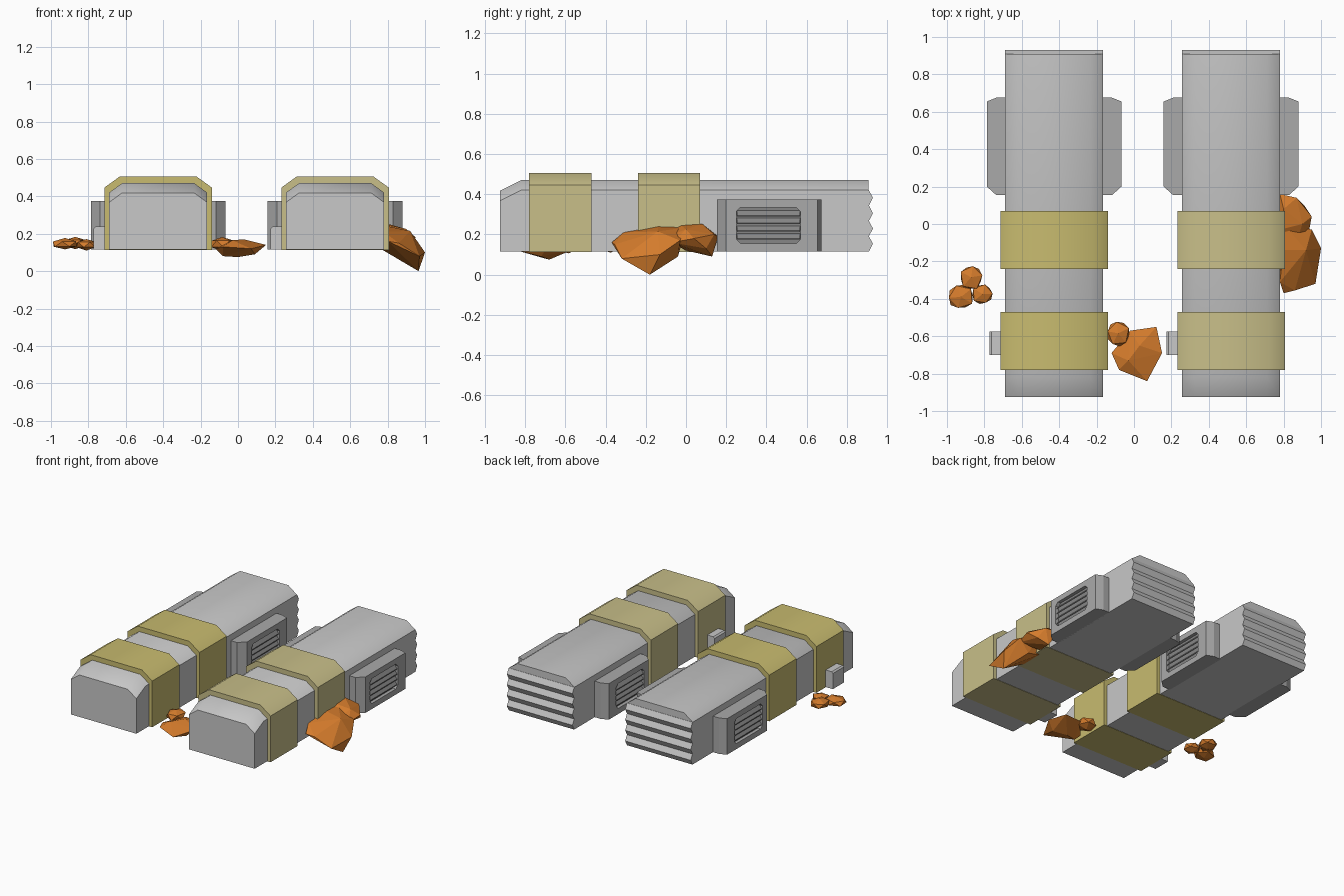
import bpy, bmesh, random
from math import radians
from mathutils import Vector, Matrix

if "Cube" in bpy.data.objects:
    bpy.data.objects.remove(bpy.data.objects["Cube"])
random.seed(4)


def material(name, rgb):
    m = bpy.data.materials.new(name)
    m.use_nodes = True
    m.diffuse_color = (*rgb, 1)
    m.node_tree.nodes["Principled BSDF"].inputs["Base Color"].default_value = (*rgb, 1)
    return m


HULL = material("light_grey", (0.58, 0.58, 0.58))
POD = material("mid_grey", (0.40, 0.40, 0.40))
VENT = material("dark_grey", (0.24, 0.24, 0.24))
GOLD = material("gold", (0.58, 0.50, 0.16))
SAND = material("pale_gold", (0.58, 0.52, 0.25))
RUST = material("orange_rock", (0.66, 0.20, 0.025))


def finish(bm, name, mat, angle=None):
    bmesh.ops.recalc_face_normals(bm, faces=bm.faces[:])
    me = bpy.data.meshes.new(name)
    bm.to_mesh(me)
    bm.free()
    me.materials.append(mat)
    ob = bpy.data.objects.new(name, me)
    bpy.context.collection.objects.link(ob)
    bpy.ops.object.select_all(action='DESELECT')
    ob.select_set(True)
    bpy.context.view_layer.objects.active = ob
    if angle:
        bpy.ops.object.shade_smooth_by_angle(angle=radians(angle))
    return ob


def loft(name, rings, mat, angle=None):
    """Skin a run of matching closed rings and cap both ends."""
    bm = bmesh.new()
    vs = [[bm.verts.new(p) for p in ring] for ring in rings]
    n = len(vs[0])
    for a, b in zip(vs, vs[1:]):
        for i in range(n):
            j = (i + 1) % n
            bm.faces.new((a[i], a[j], b[j], b[i]))
    bm.faces.new(vs[0])
    bm.faces.new(vs[-1])
    return finish(bm, name, mat, angle)


def prism(name, profile, axis, lo, hi, mat):
    """Extrude a 2D profile along x (profile is y,z) or z (profile is x,y)."""
    def place(p, t):
        return (t, *p) if axis == 'x' else (*p, t)
    return loft(name, [[place(p, t) for p in profile] for t in (lo, hi)], mat)


def arch(cx, y, half, flat, low, shoulder, top):
    """Cross-section with two bevelled upper corners."""
    pts = [(-half, low), (half, low), (half, shoulder), (flat, top), (-flat, top), (-half, shoulder)]
    return [(cx + x, y, z) for x, z in pts]


def side_pod(label, cx, s):
    """Vented box on one flank; s is the side."""
    plan = [(0.25, 0.155), (0.31, 0.155), (0.36, 0.20), (0.36, 0.655), (0.31, 0.675), (0.25, 0.675)]
    pod = prism(label + "_side_pod", [(cx + s * x, y) for x, y in plan], 'z', 0.115, 0.375, POD)
    y0, y1, z0, z1, c = 0.25, 0.57, 0.155, 0.335, 0.022
    octagon = [(y0 + c, z0), (y1 - c, z0), (y1, z0 + c), (y1, z1 - c),
               (y1 - c, z1), (y0 + c, z1), (y0, z1 - c), (y0, z0 + c)]
    cutter = prism("vent_cutter", octagon, 'x', cx + s * 0.333, cx + s * 0.42, POD)
    cutter.hide_render = True
    mod = pod.modifiers.new("vent_recess", 'BOOLEAN')
    mod.operation, mod.solver, mod.object = 'DIFFERENCE', 'EXACT', cutter
    bpy.context.view_layer.objects.active = pod
    bpy.ops.object.modifier_apply(modifier=mod.name)
    bpy.data.objects.remove(cutter)
    prism(label + "_vent_back", octagon, 'x', cx + s * 0.330, cx + s * 0.336, VENT)
    # sloping louvre slats
    for i in range(4):
        z = 0.185 + i * 0.038
        rings = [[(cx + s * 0.334, y, z + 0.022), (cx + s * 0.356, y, z - 0.004),
                  (cx + s * 0.356, y, z - 0.010), (cx + s * 0.334, y, z + 0.010)]
                 for y in (y0 + 0.004, y1 - 0.004)]
        loft(label + "_vent_slat", rings, VENT)


def container(label, cx, band_mat):
    # main hull with a drooped nose
    section = dict(half=0.262, flat=0.193, low=0.115)
    rings = [arch(cx, y, shoulder=0.42 - d, top=0.47 - d, **section)
             for y, d in ((-0.925, 0.052), (-0.82, 0), (0.908, 0))]
    loft(label + "_hull", rings, HULL, 40)
    # ribbed rear wall
    step = 0.305 / 8
    ribs = [(0.91 + 0.02 * (i % 2), 0.115 + i * step) for i in range(9)]
    prism(label + "_ribbed_rear", [(0.90, 0.42), (0.90, 0.115)] + ribs, 'x', cx - 0.262, cx + 0.262, HULL)
    # wrap-around bands
    for y in (-0.78, -0.24):
        loft(label + "_band", [arch(cx, v, 0.287, 0.205, 0.113, 0.447, 0.506) for v in (y, y + 0.31)],
             band_mat, 40)
    # small latch box on the right flank
    latch = [(-0.25, 0.115), (-0.345, 0.115), (-0.345, 0.228), (-0.335, 0.238), (-0.25, 0.238)]
    loft(label + "_latch", [[(cx + x, y, z) for x, z in latch] for y in (-0.70, -0.575)], HULL)
    for s in (-1, 1):
        side_pod(label + ("_left" if s > 0 else "_right"), cx, s)


container("right_unit", -0.427, GOLD)
container("left_unit", 0.519, SAND)


def hull_rock(name, pts):
    bm = bmesh.new()
    for p in pts:
        bm.verts.new(p)
    res = bmesh.ops.convex_hull(bm, input=bm.verts[:])
    loose = [v for v in bm.verts if not v.link_faces]
    bmesh.ops.delete(bm, geom=loose, context='VERTS')
    return finish(bm, name, RUST)


def pebble(name, centre, size, turn):
    bm = bmesh.new()
    bmesh.ops.create_icosphere(bm, subdivisions=1, radius=1)
    spin = Matrix.Rotation(radians(turn), 3, 'Z')
    for v in bm.verts:
        p = (spin @ v.co) * random.uniform(0.92, 1.1)
        v.co = Vector(centre) + Vector([a * b for a, b in zip(p, size)])
    finish(bm, name, RUST)


# loose rocks by the right unit
pebble("small_rock_a", (-0.87, -0.285, 0.15), (0.066, 0.07, 0.034), 10)
pebble("small_rock_b", (-0.925, -0.39, 0.145), (0.074, 0.07, 0.03), 40)
pebble("small_rock_c", (-0.81, -0.375, 0.142), (0.06, 0.058, 0.03), 75)

# rocks between the units
pebble("middle_rock_small", (-0.085, -0.585, 0.147), (0.066, 0.072, 0.038), 25)
hull_rock("middle_rock_large", [
    (0.12, -0.55, 0.13), (0.15, -0.69, 0.14), (0.07, -0.84, 0.12), (-0.08, -0.78, 0.13),
    (-0.12, -0.69, 0.12), (-0.02, -0.57, 0.14), (0.03, -0.65, 0.17), (-0.03, -0.73, 0.165),
    (0.0, -0.68, 0.075), (-0.08, -0.70, 0.08), (0.09, -0.72, 0.09)])

# rocks leaning against the left unit
hull_rock("leaning_rock_large", [
    (0.80, -0.37, 0.16), (0.86, -0.355, 0.15), (0.97, -0.32, 0.08), (0.965, -0.18, 0.0),
    (1.0, -0.13, 0.10), (0.95, -0.03, 0.17), (0.92, -0.14, 0.215), (0.78, -0.31, 0.21),
    (0.80, 0.0, 0.235), (0.80, -0.14, 0.24), (0.78, -0.04, 0.11), (0.87, -0.04, 0.09),
    (0.77, -0.2, 0.115)])
hull_rock("leaning_rock_small", [
    (0.78, 0.16, 0.19), (0.87, 0.14, 0.20), (0.95, 0.04, 0.18), (0.93, -0.07, 0.16),
    (0.87, -0.09, 0.19), (0.78, -0.03, 0.25), (0.80, 0.08, 0.253), (0.91, 0.10, 0.13),
    (0.84, 0.13, 0.09), (0.80, 0.0, 0.12), (0.90, 0.0, 0.225)])
